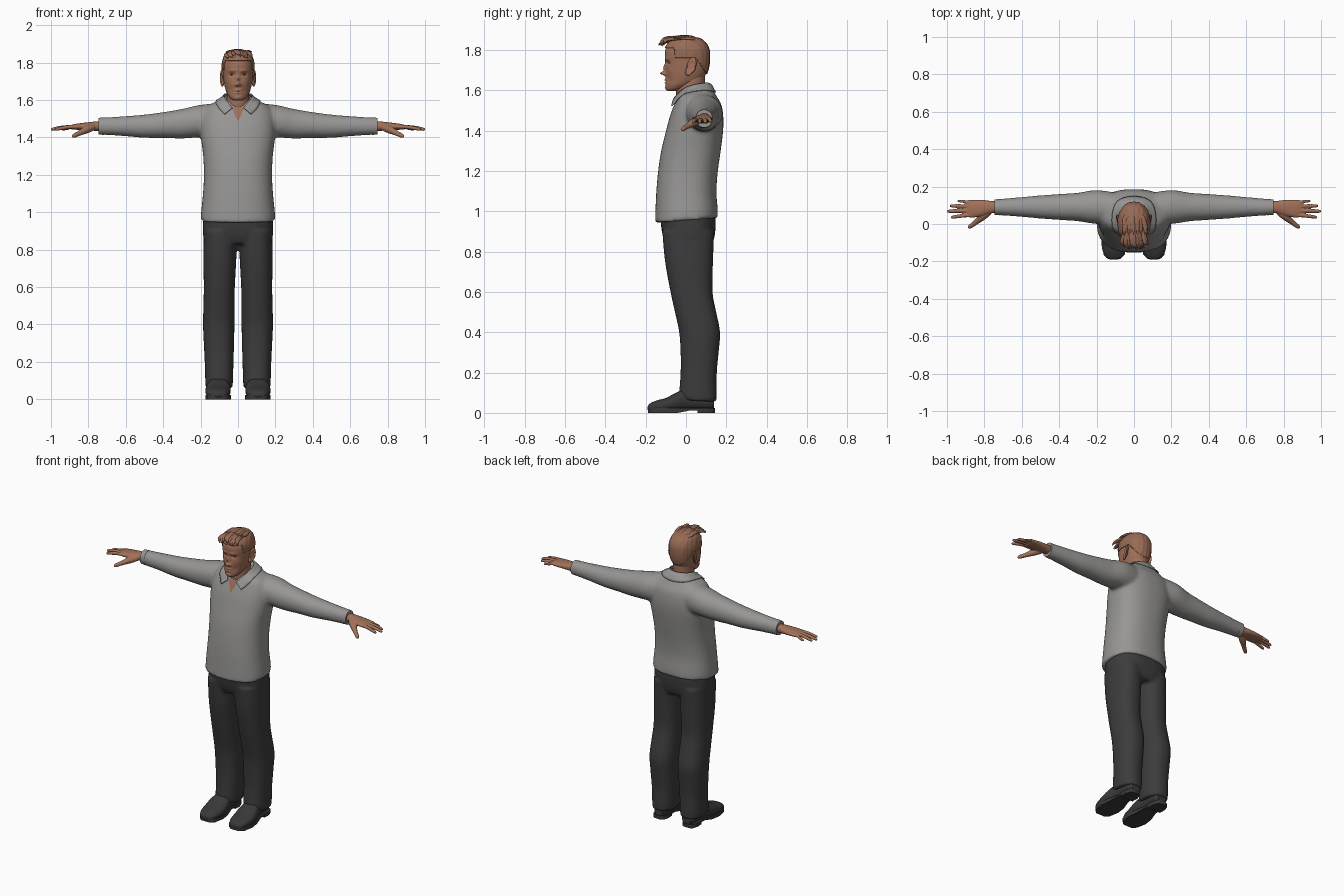
import bpy, bmesh, math, random
from mathutils import Vector

if "Cube" in bpy.data.objects:
    bpy.data.objects.remove(bpy.data.objects["Cube"])
random.seed(4)


def material(name, rgb):
    m = bpy.data.materials.new(name)
    m.diffuse_color = (*rgb, 1)
    m.use_nodes = True
    m.node_tree.nodes["Principled BSDF"].inputs["Base Color"].default_value = m.diffuse_color
    return m


SKIN = material("skin", (0.36, 0.165, 0.10))
HAIR = material("hair", (0.31, 0.145, 0.09))
SHIRT = material("shirt_grey", (0.31, 0.305, 0.295))
PANTS = material("trouser_charcoal", (0.045, 0.045, 0.046))
SHOE = material("shoe_black", (0.04, 0.04, 0.041))
EYE = material("eye_brown", (0.13, 0.085, 0.065))


def spline(keys, steps):
    """Catmull-Rom interpolation of equal-length tuples."""
    out = []
    for i in range(len(keys) - 1):
        a, b, c, d = (keys[max(i - 1, 0)], keys[i], keys[i + 1], keys[min(i + 2, len(keys) - 1)])
        for s in range(steps):
            t = s / steps
            out.append(tuple(0.5 * (2 * q + (r - p) * t + (2 * p - 5 * q + 4 * r - w) * t * t
                                    + (3 * q - p - 3 * r + w) * t ** 3)
                             for p, q, r, w in zip(a, b, c, d)))
    return out + [tuple(keys[-1])]


# A ring is centre (3), half axis u (3), half axis v (3)
def ring_z(z, xc, hw, yf, yb, tilt=0):
    return (xc, (yf + yb) / 2, z, hw, 0, 0, 0, (yb - yf) / 2, tilt)


def ring_x(x, yc, hy, zc, hz):
    return (x, yc, zc, 0, hy, 0, 0, 0, hz)


def ring_y(y, xc, hx, zb, zt):
    return (xc, y, (zb + zt) / 2, hx, 0, 0, 0, 0, (zt - zb) / 2)


def loft(bm, keys, seg=32, steps=5, power=2.3, side=1):
    def sp(v):
        return math.copysign(abs(v) ** (2 / power), v)
    rows = []
    for r in spline(keys, steps):
        c, u, w = Vector(r[:3]), Vector(r[3:6]), Vector(r[6:])
        row = []
        for k in range(seg):
            a = math.tau * k / seg
            p = c + u * sp(math.cos(a)) + w * sp(math.sin(a))
            row.append(bm.verts.new((p.x * side, p.y, p.z)))
        rows.append(row)
    for a, b in zip(rows, rows[1:]):
        for k in range(seg):
            j = (k + 1) % seg
            bm.faces.new((a[k], a[j], b[j], b[k]))
    bm.faces.new(rows[0])
    bm.faces.new(rows[-1])


def tube(bm, pts, radii, flat=1.0, side=1, seg=12, steps=4):
    """Tapered limb with rounded ends along a path; flat squashes it vertically."""
    keys = []
    for i, p in enumerate(pts):
        t = (Vector(pts[min(i + 1, len(pts) - 1)]) - Vector(pts[max(i - 1, 0)])).normalized()
        u = t.cross(Vector((0, 0, 1))).normalized()
        keys.append((*p, *(u * radii[i]), *(u.cross(t) * radii[i] * flat)))
    loft(bm, keys, seg, steps, 2, side)


def finish(name, bm, mat, voxel=0, smooth=0, angle=50):
    bmesh.ops.recalc_face_normals(bm, faces=bm.faces)
    me = bpy.data.meshes.new(name)
    bm.to_mesh(me)
    bm.free()
    me.materials.append(mat)
    me.shade_smooth()
    if not voxel:
        me.set_sharp_from_angle(angle=math.radians(angle))
    ob = bpy.data.objects.new(name, me)
    bpy.context.collection.objects.link(ob)
    if voxel:
        m = ob.modifiers.new("fuse", 'REMESH')
        m.mode, m.voxel_size, m.use_smooth_shade = 'VOXEL', voxel, True
        m = ob.modifiers.new("soften", 'SMOOTH')
        m.factor, m.iterations = 0.5, smooth
    return ob


# Shirt: torso and sleeves fused together
bm = bmesh.new()
loft(bm, [ring_z(*r) for r in (
    (0.955, 0, .199, -.153, .158, .012), (1.0, 0, .197, -.152, .157, .01), (1.1, 0, .187, -.147, .151),
    (1.2, 0, .182, -.138, .158), (1.3, 0, .186, -.123, .172), (1.4, 0, .198, -.099, .184),
    (1.47, 0, .2, -.08, .185), (1.53, 0, .19, -.058, .175), (1.57, 0, .16, -.042, .152),
    (1.597, 0, .105, -.032, .132, .01), (1.615, 0, .068, -.025, .118, .02))], 64, 6, 2.4)
for s in (1, -1):
    loft(bm, [ring_x(*r) for r in (
        (.08, .085, .08, 1.49, .095), (.2, .091, .09, 1.487, .087), (.3, .091, .076, 1.473, .079),
        (.4, .091, .069, 1.466, .069), (.5, .091, .062, 1.46, .062), (.62, .091, .051, 1.46, .052),
        (.742, .09, .042, 1.46, .045))], 32, 6, 2.1, s)
shirt = finish("shirt", bm, SHIRT, 0.01, 5)

# Sleeve cuffs
bm = bmesh.new()
for s in (1, -1):
    loft(bm, [ring_x(.715, .09, .0435, 1.46, .0465), ring_x(.747, .09, .0415, 1.46, .0445)], 32, 2, 2.1, s)
finish("sleeve_cuffs", bm, SHIRT)

# Collar: a strip around the neck ending in two points, pushed clear of the shirt
half = [(0, .108, 1.637, 0, .148, 1.59), (.055, .088, 1.635, .085, .115, 1.59),
        (.077, .03, 1.625, .112, .035, 1.58), (.063, -.022, 1.6, .102, -.03, 1.555),
        (.03, -.062, 1.558, .072, -.072, 1.523)]
flip = [(-a, b, c, -d, e, f) for a, b, c, d, e, f in half[:0:-1]]
bm = bmesh.new()
rows = []
for k in spline(flip + half, 5):
    a, b = Vector(k[:3]), Vector(k[3:])
    rows.append([bm.verts.new(a.lerp(b, t / 4)) for t in range(5)])
for a, b in zip(rows, rows[1:]):
    for t in range(4):
        bm.faces.new((a[t], a[t + 1], b[t + 1], b[t]))
collar = finish("collar", bm, SHIRT)

# Open neck: skin patch laid on the shirt front
bm = bmesh.new()
rows = [[bm.verts.new((x * (.002 + .034 * t / 8), -.09, 1.492 + .085 * t / 8)) for x in (-1, -.5, 0, .5, 1)]
        for t in range(9)]
for a, b in zip(rows, rows[1:]):
    for t in range(4):
        bm.faces.new((a[t], a[t + 1], b[t + 1], b[t]))
patch = finish("open_neck", bm, SKIN)
for ob, mode, off in ((collar, 'OUTSIDE', .005), (patch, 'ABOVE_SURFACE', .003)):
    m = ob.modifiers.new("fit", 'SHRINKWRAP')
    m.target, m.wrap_method, m.wrap_mode, m.offset = shirt, 'NEAREST_SURFACEPOINT', mode, off
m = collar.modifiers.new("cloth", 'SOLIDIFY')
m.thickness, m.offset = .005, 0

# Trousers: hips and legs fused together
bm = bmesh.new()
loft(bm, [ring_z(*r) for r in ((.83, 0, .17, -.095, .125), (.87, 0, .186, -.113, .141),
                               (.93, 0, .187, -.124, .147), (.975, 0, .185, -.125, .146))], 48, 5, 2.5)
for s in (1, -1):
    loft(bm, [ring_z(*r) for r in (
        (.06, .101, .071, -.036, .152, -.006), (.1, .101, .074, -.034, .153), (.2, .101, .077, -.027, .153),
        (.3, .102, .081, -.027, .162), (.4, .103, .084, -.034, .169), (.5, .102, .083, -.055, .15),
        (.6, .1, .083, -.077, .132), (.75, .097, .088, -.104, .134), (.9, .093, .09, -.118, .14))], 36, 6, 2.3, s)
finish("trousers", bm, PANTS, 0.009, 5)

# Shoes: upper, sole and heel
bm = bmesh.new()
for s in (1, -1):
    loft(bm, [ring_y(*r) for r in (
        (-.19, .107, .02, .014, .032), (-.18, .107, .042, .008, .046), (-.145, .107, .06, .006, .062),
        (-.1, .107, .067, .006, .074), (-.05, .106, .066, .008, .1), (0, .104, .055, .012, .12),
        (.06, .102, .05, .014, .12), (.115, .101, .045, .014, .105), (.14, .1, .03, .018, .085))], 28, 4, 2.4, s)
    for profile in (((-.188, .03), (-.165, .056), (-.1, .068), (-.04, .06), (.02, .046), (.06, .044)),
                    ((.058, .046), (.1, .048), (.135, .036), (.144, .02))):
        outline = [(.106 + h, y) for y, h in profile] + [(.106 - h, y) for y, h in reversed(profile)]
        f = bm.faces.new([bm.verts.new((s * x, y, 0 if y < .0 or profile[0][0] > 0 else .012)) for x, y in outline])
        top = bmesh.ops.extrude_face_region(bm, geom=[f])["geom"]
        for v in top:
            if isinstance(v, bmesh.types.BMVert):
                v.co.z = .024
finish("shoes", bm, SHOE)

# Hands: palm, fingers and thumb fused together
for s, label in ((1, "left"), (-1, "right")):
    bm = bmesh.new()
    loft(bm, [ring_x(*r) for r in (
        (.71, .09, .03, 1.46, .026), (.76, .09, .033, 1.46, .025), (.81, .086, .043, 1.459, .021),
        (.865, .082, .048, 1.457, .016), (.895, .083, .043, 1.455, .011))], 24, 5, 2.2, s)
    for y0, y1, tip, r in ((.046, .036, .98, .0105), (.071, .068, 1.0, .011),
                           (.095, .097, .985, .0105), (.117, .123, .945, .009)):
        tube(bm, [(.85, y0, 1.457), (.9, y0, 1.456), (tip - .04, (y0 + y1) / 2, 1.45),
                  (tip - .008, y1, 1.443), (tip, y1, 1.442)], (r, r, r * .95, r * .75, r * .3), 1, s)
    tube(bm, [(.775, .065, 1.455), (.81, .04, 1.442), (.845, .01, 1.424), (.878, -.015, 1.408), (.886, -.021, 1.404)],
         (.018, .021, .014, .011, .004), 1, s)
    finish(label + "_hand", bm, SKIN, .0033, 3)

# Neck
bm = bmesh.new()
loft(bm, [ring_z(*r) for r in ((1.5, 0, .06, -.03, .1), (1.57, 0, .062, -.048, .097),
                               (1.62, 0, .06, -.046, .094), (1.69, 0, .06, -.03, .095))], 32, 5, 2)
finish("neck", bm, SKIN)

HEAD = ((1.597, 0, .018, -.09, -.05), (1.604, 0, .036, -.097, -.02), (1.625, 0, .054, -.1, .03),
        (1.65, 0, .065, -.1, .078), (1.68, 0, .073, -.101, .099), (1.71, 0, .078, -.1, .109),
        (1.74, 0, .081, -.102, .114), (1.77, 0, .083, -.105, .115), (1.8, 0, .081, -.103, .111),
        (1.83, 0, .07, -.086, .096), (1.85, 0, .05, -.058, .07), (1.86, 0, .022, -.022, .03))
# Facial bumps: x, z, width, height, forward amount
FACE = ((0, 1.684, .011, .009, .027), (0, 1.71, .008, .02, .013), (.014, 1.68, .006, .006, .008),
        (.03, 1.757, .02, .007, .005), (.032, 1.736, .015, .01, -.011), (.05, 1.7, .018, .014, .003),
        (0, 1.652, .019, .005, .007), (0, 1.638, .016, .005, .006), (0, 1.645, .02, .002, -.004),
        (0, 1.612, .018, .009, .006), (.038, 1.655, .012, .02, -.004))


def head_mesh(bm):
    loft(bm, [ring_z(*r) for r in HEAD], 96, 7, 2.15)


bm = bmesh.new()
head_mesh(bm)
for v in bm.verts:
    x, y, z = v.co
    if y < -.03:
        v.co.y -= sum(a * math.exp(-((abs(x) - bx) / w) ** 2 - ((z - bz) / h) ** 2) for bx, bz, w, h, a in FACE)
finish("head", bm, SKIN, angle=80)

# Eyes and ears
bm_eye, bm_ear = bmesh.new(), bmesh.new()
for s in (1, -1):
    for bm, pos, size in ((bm_eye, (s * .032, -.076, 1.736), (.012, .012, .006)),
                          (bm_ear, (s * .084, .026, 1.718), (.011, .024, .046))):
        for v in bmesh.ops.create_uvsphere(bm, u_segments=20, v_segments=14, radius=1)["verts"]:
            p = Vector(a * b for a, b in zip(v.co, size))
            if bm is bm_ear:
                p.x += s * (.3 * p.y - (.008 if v.co.x * s > .75 else 0))
                p.y += .2 * p.z + (-.006 if p.z < -.02 else 0)
            v.co = p + Vector(pos)
finish("eyes", bm_eye, EYE, angle=80)
finish("ears", bm_ear, SKIN, angle=80)

# Hair cap: scalp part of the head shape, swollen and rippled
bm = bmesh.new()
head_mesh(bm)
bm.normal_update()


def hairline(y):
    return 1.808 if y < -.055 else 1.76 if y < .05 else 1.76 - (y - .05) * 1.5


bmesh.ops.delete(bm, geom=[f for f in bm.faces if f.calc_center_median().z < hairline(f.calc_center_median().y)],
                 context='FACES')
mid = Vector((0, .01, 1.76))
for v in bm.verts:
    n = (v.co - mid).normalized()
    ripple = .0015 * math.sin(v.co.x * 260 + v.co.y * 40) * math.cos(v.co.y * 90)
    v.co += n * (.004 + ripple + .004 * max(0, n.z))
cap = finish("hair_cap", bm, HAIR, angle=80)
cap.modifiers.new("thickness", 'SOLIDIFY').thickness = .006

# Hair locks: crown swept forward into a raised fringe
bm = bmesh.new()
for i in range(34):
    x = -.062 + .124 * (i % 17) / 16
    j = random.uniform(-.007, .007)
    drop = 2.6 * x * x
    if i < 17:
        pts = [(x * .8, -.01, 1.862 - drop), (x * .9, -.06, 1.862 - drop + j * .5),
               (x + j, -.11 + drop, 1.852 - drop + j), (x + .012 + j, -.134 + 2 * drop + j, 1.832 - drop + j)]
    else:
        pts = [(x * .5, .06, 1.85 - drop), (x * .8, .03, 1.863 - drop + j * .3),
               (x * .95 + j, -.02, 1.866 - drop + j * .4), (x + j, -.065 + j, 1.864 - drop + j)]
    tube(bm, pts, (.004, .011, .01, .001), .6, 1, 8, 4)
finish("hair_locks", bm, HAIR, angle=80)
